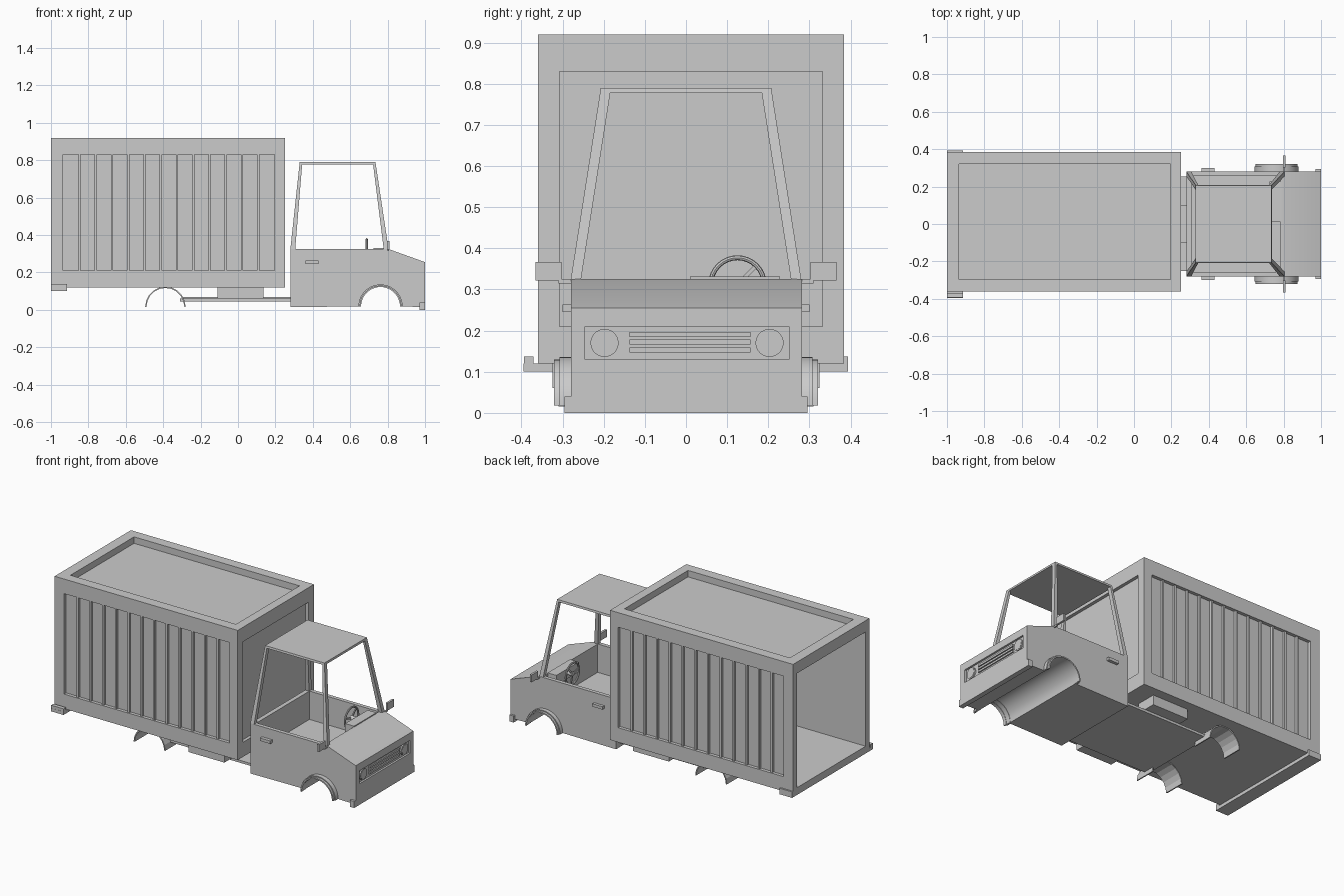
import bpy, bmesh
from math import pi, cos, sin
from mathutils import Vector

if "Cube" in bpy.data.objects:
    bpy.data.objects.remove(bpy.data.objects["Cube"])


def mesh_object(name, bm):
    bmesh.ops.recalc_face_normals(bm, faces=bm.faces)
    me = bpy.data.meshes.new(name)
    bm.to_mesh(me)
    bm.free()
    ob = bpy.data.objects.new(name, me)
    bpy.context.collection.objects.link(ob)
    return ob


def hexa(name, low, high):
    """Solid between two four-point loops."""
    bm = bmesh.new()
    a = [bm.verts.new(p) for p in low]
    b = [bm.verts.new(p) for p in high]
    bm.faces.new(a[::-1])
    bm.faces.new(b)
    for i in range(4):
        j = (i + 1) % 4
        bm.faces.new((a[i], a[j], b[j], b[i]))
    return mesh_object(name, bm)


def rect(x0, x1, y0, y1, z):
    return [(x0, y0, z), (x1, y0, z), (x1, y1, z), (x0, y1, z)]


def box(name, x, y, z):
    return hexa(name, rect(*x, *y, z[0]), rect(*x, *y, z[1]))


def extrude_y(name, profile, y0, y1):
    """Extrude an (x, z) outline along y."""
    bm = bmesh.new()
    f = bm.faces.new([bm.verts.new((x, y0, z)) for x, z in profile])
    r = bmesh.ops.extrude_face_region(bm, geom=[f])
    vs = [v for v in r['geom'] if isinstance(v, bmesh.types.BMVert)]
    bmesh.ops.translate(bm, verts=vs, vec=(0, y1 - y0, 0))
    return mesh_object(name, bm)


def arc(cx, cz, r, n):
    return [(cx + r * cos(pi - pi * i / n), cz + r * sin(pi - pi * i / n)) for i in range(n + 1)]


def cut(ob, *boxes):
    for i, b in enumerate(boxes):
        c = box(ob.name + "_cutter", *b)
        c.hide_render = True
        c.hide_viewport = True
        m = ob.modifiers.new("cut%d" % i, 'BOOLEAN')
        m.operation, m.solver, m.object = 'DIFFERENCE', 'EXACT', c


def smooth(ob):
    bpy.ops.object.select_all(action='DESELECT')
    ob.select_set(True)
    bpy.context.view_layer.objects.active = ob
    bpy.ops.object.shade_smooth_by_angle(angle=0.6)


def span(s, a, b, c=0.0):
    """Mirror a y range to side s about the centre c."""
    return tuple(sorted((c + s * a, c + s * b)))


# Cargo container: open at the rear, recessed panels elsewhere
CY = 0.012
container = box("container", (-1, 0.25), (CY - 0.372, CY + 0.372), (0.12, 0.92))
cut(container,
    ((-1.1, 0.21), span(1, -0.335, 0.335, CY), (0.145, 0.85)),
    ((-0.935, 0.195), (CY + 0.352, 0.5), (0.21, 0.83)),
    ((-0.935, 0.195), (-0.5, CY - 0.352), (0.21, 0.83)),
    ((-0.935, 0.195), span(1, -0.31, 0.31, CY), (0.88, 1.0)),
    ((0.23, 0.4), span(1, -0.32, 0.32, CY), (0.21, 0.83)))

# Container side ribs
for s, side in ((-1, "right"), (1, "left")):
    for i in range(12):
        x = -0.935 + 1.13 / 13 * (i + 1)
        box("container_rib_" + side, (x - 0.006, x + 0.006), span(s, 0.35, 0.366, CY), (0.21, 0.83))

# Rear bumper with raised ends
box("rear_bumper", (-1, -0.915), (-0.395, 0.393), (0.1, 0.12))
for s in (-1, 1):
    box("rear_bumper_end", (-1, -0.915), span(s, 0.37, 0.394), (0.1, 0.137))

# Chassis plate and side tanks
box("chassis_plate", (-0.31, 0.29), (-0.25, 0.255), (0.045, 0.06))
box("chassis_beam", (-0.3, 0.28), (-0.1, 0.1), (0.06, 0.07))
for s in (-1, 1):
    box("side_tank", (-0.11, 0.135), span(s, 0.2, 0.325), (0.06, 0.121))

# Cab lower body, cut across by the wheel arch tunnel and hollowed for the interior
WX, WZ = 0.762, 0.018
profile = [(0.28, 0.015)] + arc(WX, WZ, 0.108, 20) + [
    (1.0, 0.015), (1.0, 0.255), (0.805, 0.325), (0.28, 0.325)]
body = extrude_y("cab_body", profile, -0.28, 0.282)
cut(body,
    ((0.307, 0.782), (-0.256, 0.258), (0.15, 0.5)),
    ((0.988, 1.1), (-0.245, 0.25), (0.13, 0.21)))
smooth(body)

# Cab pillars and roof, following a tapered frame
lo, hi = (0.28, 0.805, 0.28, 0.325), (0.33, 0.735, 0.207, 0.79)
for sy in (-1, 1):
    for k, nm in ((0, "rear_pillar"), (1, "front_pillar")):
        loops = []
        for f, wx, wy in ((lo, 0.026, 0.025), (hi, 0.014, 0.025)):
            x = f[k]
            xi = x + (wx if k == 0 else -wx)
            y, yi = sy * f[2], sy * (f[2] - wy)
            loops.append([(x, y, f[3]), (xi, y, f[3]), (xi, yi, f[3]), (x, yi, f[3])])
        hexa(nm, *loops)
hexa("cab_roof", rect(0.3287, 0.737, -0.209, 0.209, 0.777), rect(0.33, 0.735, -0.207, 0.207, 0.79))

# Grille slats and headlights in the nose recess
for z in (0.153, 0.172, 0.19):
    box("grille_slat", (0.985, 0.996), (-0.137, 0.157), (z - 0.006, z + 0.006))
for y in (-0.198, 0.203):
    for r, d, nm in ((0.034, 0.012, "headlight_rim"), (0.028, 0.015, "headlight_lens")):
        bpy.ops.mesh.primitive_cylinder_add(vertices=32, radius=r, depth=d,
                                            location=(0.99, y, 0.17), rotation=(0, pi / 2, 0))
        bpy.context.object.name = nm
        smooth(bpy.context.object)

# Front bumper
box("front_bumper", (0.97, 1.0), (-0.295, 0.295), (0.0, 0.018))
for s in (-1, 1):
    box("front_bumper_end", (0.97, 1.0), span(s, 0.276, 0.295), (0.0, 0.04))

# Wheel arch flares, mirrors, handles and rear mudguards on both sides
for s in (-1, 1):
    ring = arc(WX, WZ, 0.118, 20) + arc(WX, WZ, 0.106, 20)[::-1]
    smooth(extrude_y("front_fender", ring, *span(s, 0.27, 0.307)))
    ring = arc(WX, WZ, 0.112, 20) + arc(WX, WZ, 0.104, 20)[::-1]
    smooth(extrude_y("front_fender_lip", ring, *span(s, 0.3, 0.321)))
    guard = arc(-0.388, 0.016, 0.108, 10) + arc(-0.388, 0.016, 0.101, 10)[::-1]
    extrude_y("rear_mudguard", guard, *span(s, 0.18, 0.31))
    box("mirror", (0.797, 0.81), span(s, 0.303, 0.366), (0.322, 0.367))
    box("mirror_arm", (0.8, 0.808), span(s, 0.27, 0.31), (0.315, 0.325))
    box("door_handle", (0.36, 0.43), span(s, 0.278, 0.3), (0.245, 0.263))

# Dashboard, steering column and wheel
box("dashboard", (0.725, 0.785), (0.01, 0.228), (0.27, 0.331))
wheel_at = Vector((0.688, 0.125, 0.312))
bpy.ops.mesh.primitive_torus_add(major_radius=0.065, minor_radius=0.006, major_segments=32,
                                 minor_segments=8, location=wheel_at, rotation=(0, pi / 2, 0))
bpy.context.object.name = "steering_wheel"
smooth(bpy.context.object)
bpy.ops.mesh.primitive_cylinder_add(vertices=16, radius=0.014, depth=0.06,
                                    location=wheel_at + Vector((0.025, 0, 0)), rotation=(0, pi / 2, 0))
bpy.context.object.name = "steering_column"
smooth(bpy.context.object)
for a in (pi / 4, pi * 0.92, pi * 1.58):
    mid = wheel_at + Vector((0, cos(a), sin(a))) * 0.033
    bpy.ops.mesh.primitive_cube_add(size=1, location=mid, rotation=(a, 0, 0))
    bpy.context.object.name = "steering_spoke"
    bpy.context.object.scale = (0.006, 0.062, 0.01)
